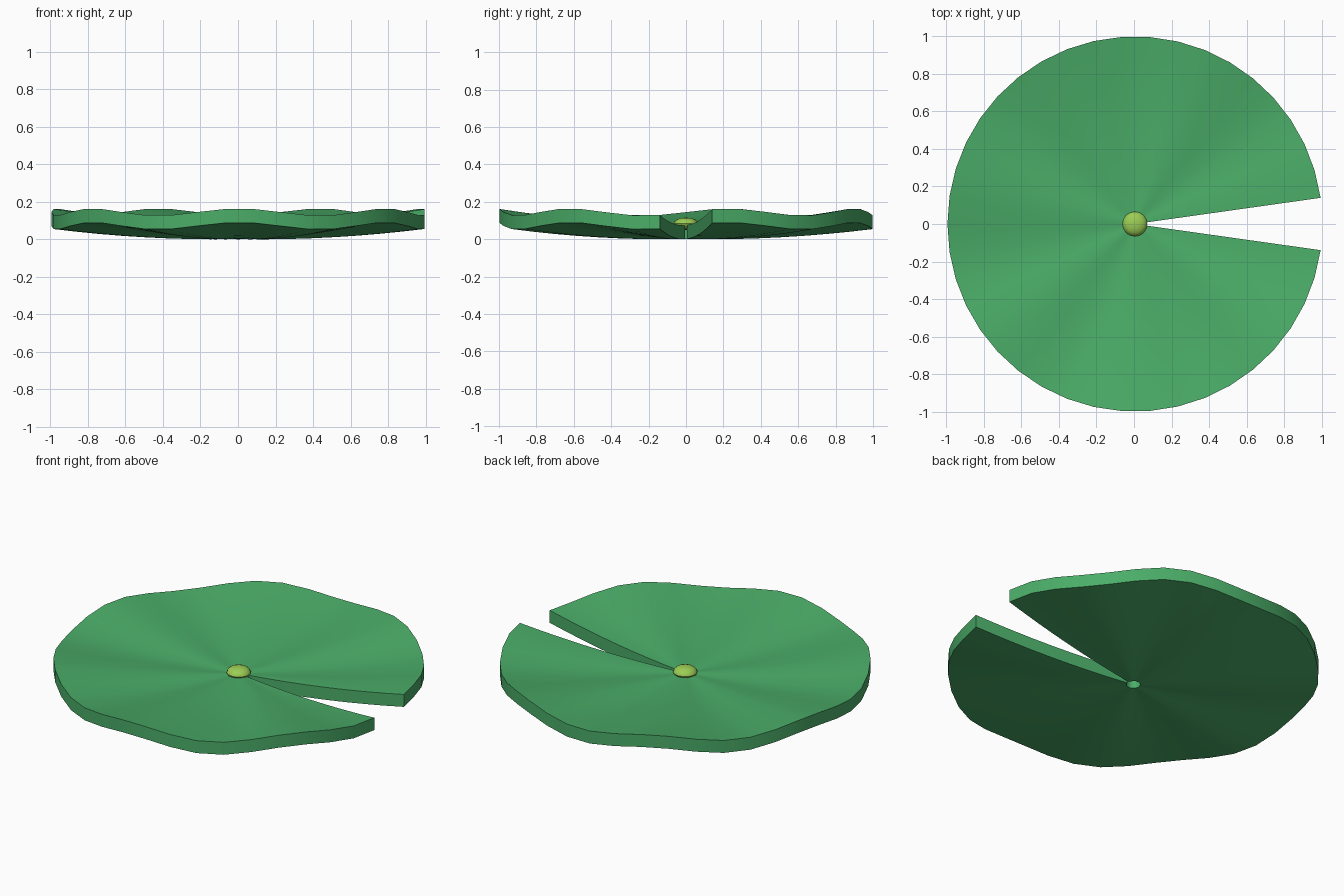
import bpy, bmesh, math

if "Cube" in bpy.data.objects:
    bpy.data.objects.remove(bpy.data.objects["Cube"])

SEGS, RINGS = 40, 8
NOTCH = 0.14          # half angle of the notch
R0, R1 = 0.038, 1.0   # stem hole and rim radius
THICK = 0.074
SHIFT = 0.005         # centres the notched disc on x


def material(name, color):
    m = bpy.data.materials.new(name)
    m.diffuse_color = (*color, 1)
    m.use_nodes = True
    m.node_tree.nodes["Principled BSDF"].inputs["Base Color"].default_value = m.diffuse_color
    return m


def height(r, a):
    # shallow bowl with seven ripples
    return 0.001 + 0.07 * r * r + 0.019 * r * math.sin(7 * a)


# Leaf: rippled notched disc, extruded straight up
bm = bmesh.new()
grid = []
for i in range(SEGS + 1):
    a = NOTCH + (2 * math.pi - 2 * NOTCH) * i / SEGS
    row = []
    for j in range(RINGS + 1):
        r = R0 + (R1 - R0) * j / RINGS
        row.append(bm.verts.new((r * math.cos(a) + SHIFT, r * math.sin(a), height(r, a))))
    grid.append(row)
for i in range(SEGS):
    for j in range(RINGS):
        bm.faces.new((grid[i][j], grid[i + 1][j], grid[i + 1][j + 1], grid[i][j + 1]))
ext = bmesh.ops.extrude_face_region(bm, geom=bm.faces[:], use_keep_orig=True)
top = [v for v in ext["geom"] if isinstance(v, bmesh.types.BMVert)]
bmesh.ops.translate(bm, verts=top, vec=(0, 0, THICK))
bmesh.ops.recalc_face_normals(bm, faces=bm.faces[:])
mesh = bpy.data.meshes.new("leaf_pad")
bm.to_mesh(mesh)
bm.free()
leaf = bpy.data.objects.new("leaf_pad", mesh)
bpy.context.collection.objects.link(leaf)
mesh.materials.append(material("leaf_green", (0.07, 0.42, 0.14)))

# Centre bead: flattened sphere over the hole
bpy.ops.mesh.primitive_uv_sphere_add(segments=16, ring_count=8, radius=1, location=(SHIFT, 0, 0.083))
bead = bpy.context.object
bead.name = "centre_bead"
bead.scale = (0.066, 0.066, 0.033)
bpy.ops.object.transform_apply(location=False, rotation=False, scale=True)
bead.data.materials.append(material("lime", (0.33, 0.61, 0.09)))

# Smooth shading with sharp rims
for ob in (leaf, bead):
    bpy.ops.object.select_all(action='DESELECT')
    ob.select_set(True)
    bpy.context.view_layer.objects.active = ob
    bpy.ops.object.shade_smooth_by_angle(angle=math.radians(40))
